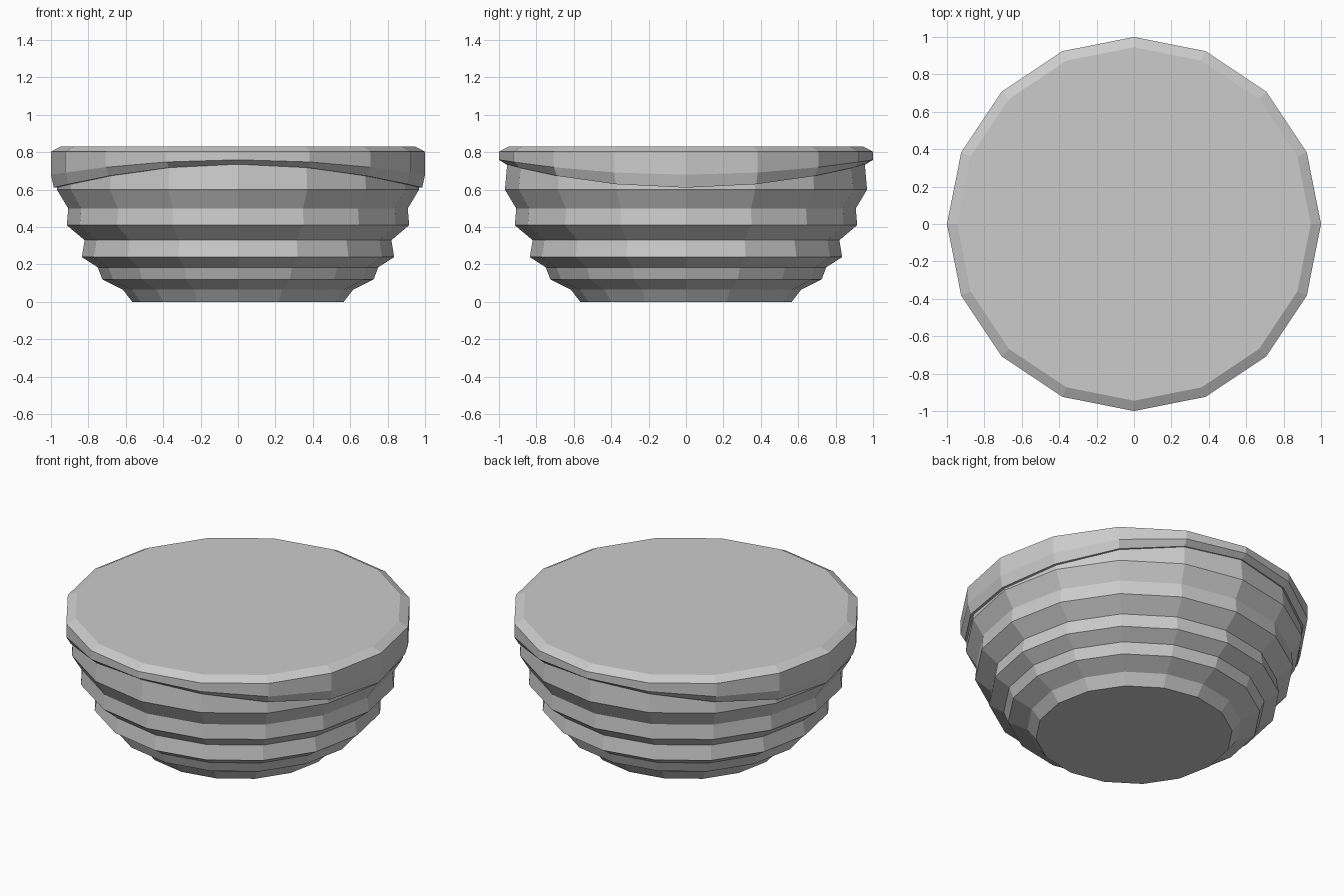
import bpy, bmesh
from math import cos, sin, pi

if "Cube" in bpy.data.objects:
    bpy.data.objects.remove(bpy.data.objects["Cube"])

SIDES = 16


def lathe(name, rings):
    """Skin a stack of 16-sided rings; each ring maps an angle to (radius, height)."""
    bm = bmesh.new()
    loops = []
    for ring in rings:
        loop = []
        for i in range(SIDES):
            a = 2 * pi * i / SIDES
            r, z = ring(a)
            loop.append(bm.verts.new((r * cos(a), r * sin(a), z)))
        loops.append(loop)
    for lo, hi in zip(loops, loops[1:]):
        for i in range(SIDES):
            j = (i + 1) % SIDES
            bm.faces.new((lo[i], lo[j], hi[j], hi[i]))
    bm.faces.new(loops[0][::-1])
    bm.faces.new(loops[-1])
    bmesh.ops.recalc_face_normals(bm, faces=bm.faces)
    mesh = bpy.data.meshes.new(name)
    bm.to_mesh(mesh)
    bm.free()
    obj = bpy.data.objects.new(name, mesh)
    bpy.context.collection.objects.link(obj)
    return obj


def flat(r, z):
    return lambda a: (r, z)


# Stepped body that widens upward in tiers
profile = [(0.565, 0), (0.615, 0.065), (0.725, 0.12), (0.75, 0.185),
           (0.835, 0.24), (0.82, 0.33), (0.915, 0.41), (0.908, 0.5),
           (0.968, 0.6), (0.955, 0.75)]
lathe("tiered_body", [flat(r, z) for r, z in profile])

# Cap whose lower edge dips at the left and right sides
lathe("wavy_cap", [
    lambda a: (0.93, 0.675 - 0.0625 * cos(2 * a)),
    lambda a: (0.974 + 0.011 * cos(2 * a), 0.6735 - 0.0625 * cos(2 * a)),
    lambda a: (1.0, 0.72 - 0.04 * cos(2 * a)),
    flat(1.0, 0.803),
    flat(0.945, 0.832),
])
